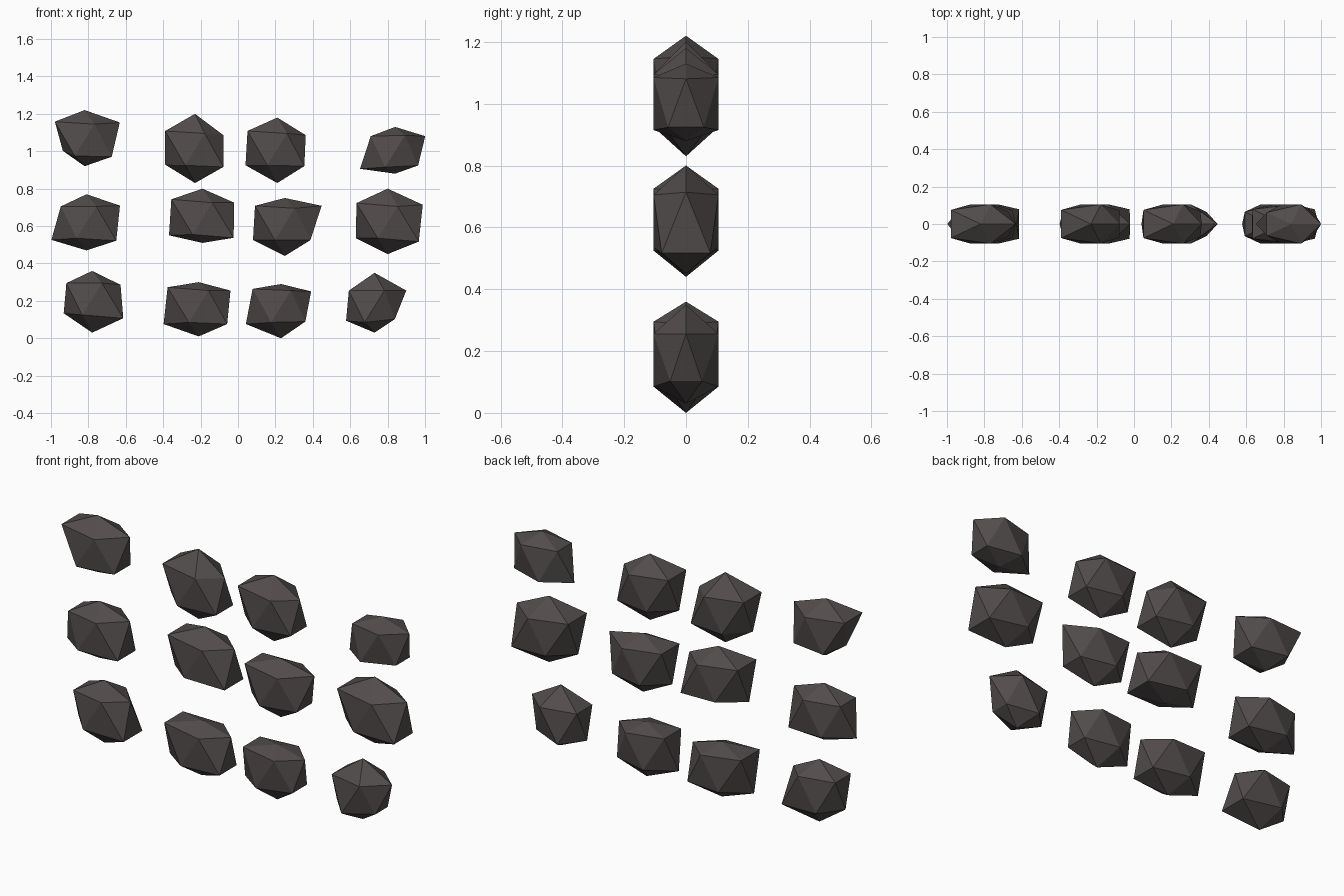
import bpy
import bmesh

cube = bpy.data.objects.get("Cube")
if cube:
    bpy.data.objects.remove(cube, do_unlink=True)

# Dark stone material
stone = bpy.data.materials.new("dark_stone")
stone.use_nodes = True
colour = (0.085, 0.072, 0.072, 1)
stone.diffuse_color = colour
shader = next(n for n in stone.node_tree.nodes if n.type == "BSDF_PRINCIPLED")
shader.inputs["Base Color"].default_value = colour

DEPTH = 0.65        # rocks are flattened front to back
FACING = 0.19       # reach of the corners facing front and back


def corner_reach(direction, reach):
    """Choose how far a corner is pulled out from the middle of the rock."""
    top, bottom, upper_left, lower_left, upper_right, lower_right = reach
    x, y, z = direction
    if abs(z) > 0.9:
        return top if z > 0 else bottom
    if abs(x) < 0.4:
        return FACING
    if z > 0:
        return upper_right if x > 0 else upper_left
    return lower_right if x > 0 else lower_left


def add_rock(name, centre_x, centre_z, *reach):
    """A faceted rock: an icosahedron with each corner moved in or out."""
    bm = bmesh.new()
    bmesh.ops.create_icosphere(bm, subdivisions=1, radius=1)
    for vert in bm.verts:
        direction = vert.co.normalized()
        vert.co = direction * corner_reach(direction, [r / 100 for r in reach])
        vert.co.y *= DEPTH
    mesh = bpy.data.meshes.new(name)
    bm.to_mesh(mesh)
    bm.free()
    mesh.materials.append(stone)
    rock = bpy.data.objects.new(name, mesh)
    rock.location = (centre_x / 100, 0, centre_z / 100)
    bpy.context.collection.objects.link(rock)


# Per rock: centre x and z, then reach of the top, bottom, and the four
# side corners (upper left, lower left, upper right, lower right), in hundredths
rows = {
    "top": [
        (-82, 106, 16, 14, 22, 13, 21, 20),
        (-23, 101, 19, 18, 22, 18, 17, 21),
        (21, 101, 17, 18, 22, 19, 17, 20),
        (84, 100, 13, 12, 18, 21, 18, 17),
    ],
    "middle": [
        (-81, 62, 15, 15, 19, 21, 20, 22),
        (-19, 64, 16, 13, 23, 20, 19, 23),
        (25, 61, 14, 17, 22, 19, 22, 19),
        (80, 62, 18, 17, 23, 19, 21, 23),
    ],
    "bottom": [
        (-78, 21, 15, 18, 19, 17, 17, 23),
        (-21, 17, 13, 16, 23, 21, 19, 21),
        (23, 17, 12, 17, 21, 21, 18, 18),
        (73, 17, 18, 14, 19, 17, 19, 15),
    ],
}
for row, rocks in rows.items():
    for number, values in enumerate(rocks, 1):
        add_rock(f"{row}_rock_{number}", *values)
